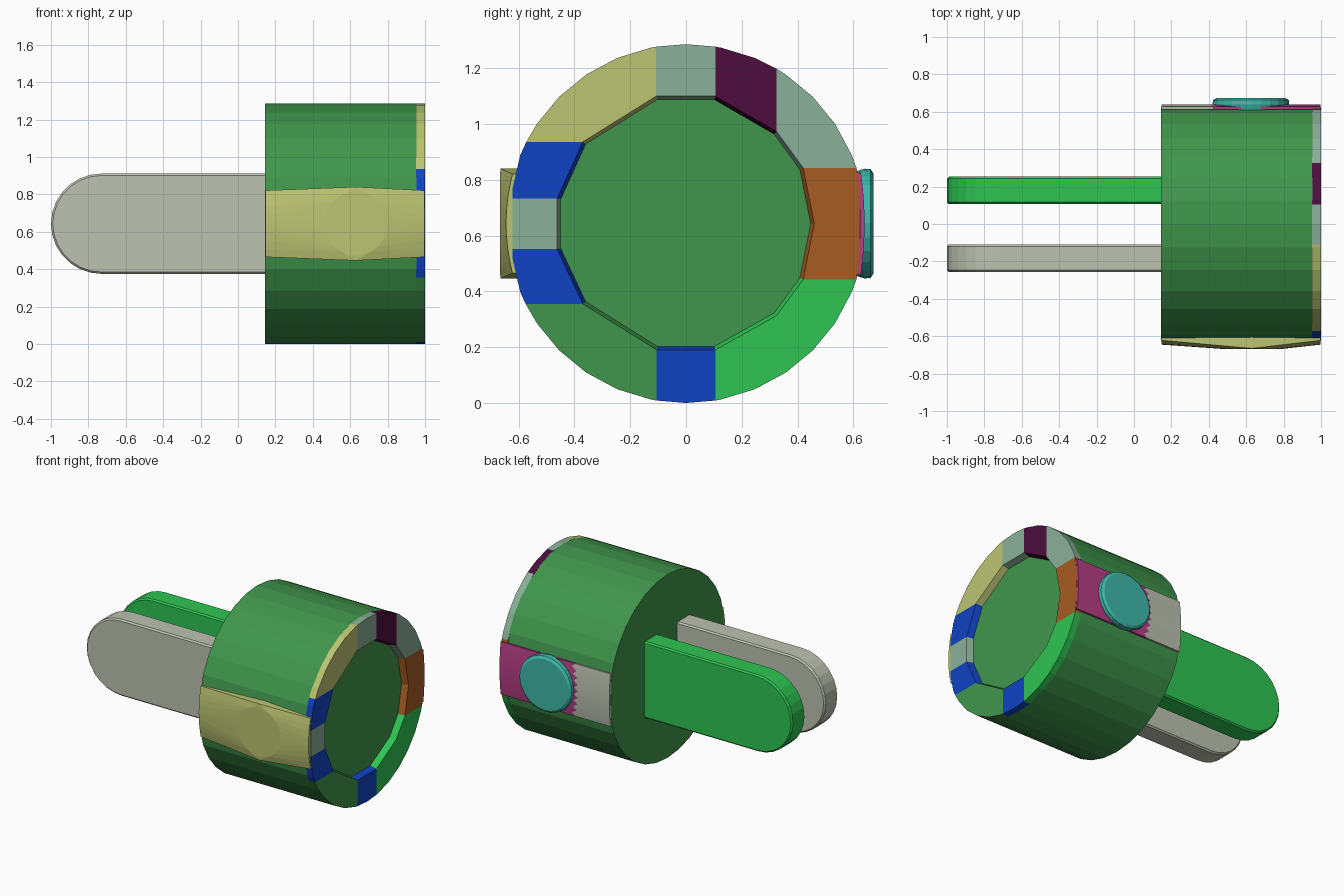
import bpy, bmesh, math

cube = bpy.data.objects.get("Cube")
if cube:
    bpy.data.objects.remove(cube, do_unlink=True)

R = 0.643            # drum radius, also the height of its axis
FLAT = 0.622         # flattened sides of the drum
X0, RIM, X1 = 0.145, 0.955, 1.0
SIDES = 32


def material(name, rgb):
    lin = [((c / 255 + 0.055) / 1.055) ** 2.4 for c in rgb]
    m = bpy.data.materials.new(name)
    m.use_nodes = True
    m.diffuse_color = (*lin, 1)
    m.node_tree.nodes["Principled BSDF"].inputs["Base Color"].default_value = (*lin, 1)
    return m


green = material("mid green", (64, 150, 76))
bright = material("bright green", (46, 197, 82))
beige = material("warm grey", (189, 194, 177))
yellow = material("dull yellow", (188, 196, 114))
blue = material("blue", (16, 66, 196))
mint = material("grey mint", (138, 176, 152))
purple = material("dark purple", (77, 13, 62))
orange = material("burnt orange", (167, 92, 34))
teal = material("teal", (62, 185, 170))
magenta = material("magenta", (182, 62, 133))


def add(name, bm, *mats):
    bmesh.ops.recalc_face_normals(bm, faces=bm.faces)
    mesh = bpy.data.meshes.new(name)
    bm.to_mesh(mesh)
    bm.free()
    for m in mats:
        mesh.materials.append(m)
    ob = bpy.data.objects.new(name, mesh)
    bpy.context.collection.objects.link(ob)
    return ob


def loft(name, rings, mat):
    """Join closed rings of equal length and cap both ends."""
    bm = bmesh.new()
    rows = [[bm.verts.new(p) for p in ring] for ring in rings]
    for a, b in zip(rows, rows[1:]):
        for i in range(len(a)):
            j = (i + 1) % len(a)
            bm.faces.new((a[i], a[j], b[j], b[i]))
    bm.faces.new(rows[0])
    bm.faces.new(rows[-1])
    return add(name, bm, mat)


def at_x(points, x, scale=1):
    return [(x, y * scale, z * scale + R) for y, z in points]


def clamp(y):
    return max(-FLAT, min(FLAT, y))


def on_drum(angle):
    return clamp(R * math.cos(angle)), R * math.sin(angle)


# Drum with flattened sides; its end is the floor of the rim recess
circle = [on_drum(2 * math.pi * i / SIDES) for i in range(SIDES)]
loft("drum", [at_x(circle, X0), at_x(circle, RIM)], green)


# Coloured rim blocks, each given by its inner edge going clockwise
def outer_angle(p):
    y, z = p
    if abs(y) < 0.35:
        return math.atan2(math.copysign(math.sqrt(R * R - y * y), z), y)
    return math.atan2(z, math.copysign(math.sqrt(R * R - z * z), y))


def rim_block(name, inner, mat):
    start, end = outer_angle(inner[0]), outer_angle(inner[-1])
    if end > start:
        end -= 2 * math.pi
    step = 2 * math.pi / SIDES
    mids = [k * step for k in range(-2 * SIDES, 2 * SIDES)
            if end + 0.02 < k * step < start - 0.02]
    outer = [on_drum(a) for a in [end] + sorted(mids) + [start]]
    floor = [(y * 0.97, z * 0.97) for y, z in inner]
    loft(name, [at_x(floor + outer, RIM - 0.003), at_x(inner + outer, X1)], mat)


corners = [(-.107, .457), (.105, .457), (.325, .33), (.42, .2), (.46, 0), (.42, -.2),
           (.325, -.33), (.105, -.453), (-.105, -.453), (-.37, -.288),
           (-.462, -.092), (-.462, .09), (-.37, .293)]
blocks = [("top", 1, mint), ("upper_back", 1, purple), ("back_shoulder", 1, mint),
          ("back", 2, orange), ("lower_back", 2, bright), ("bottom", 1, blue),
          ("lower_front", 1, green), ("front_low", 1, blue), ("front_middle", 1, mint),
          ("front_high", 1, blue), ("upper_front", 1, yellow)]
first = 0
for label, span, mat in blocks:
    edge = [corners[(first + k) % len(corners)] for k in range(span + 1)]
    rim_block("rim_" + label, edge, mat)
    first += span


# Pair of flat prongs with round tips
def prong(name, y, mat):
    half, tip = 0.268, -0.73
    steps = 14
    shape = [(0.16, half)]
    for i in range(steps + 1):
        a = math.pi / 2 + math.pi * i / steps
        shape.append((tip + 0.27 * math.cos(a), half * math.sin(a)))
    shape.append((0.16, -half))
    ob = loft(name, [[(x, y + s, z + R) for x, z in shape] for s in (-.073, .073)], mat)
    bev = ob.modifiers.new("soft_edges", "BEVEL")
    bev.width = 0.01
    bev.segments = 1


prong("front_prong", -0.183, beige)
prong("back_prong", 0.18, bright)

# Raised front cover: bent plate rising to a flat round pad
MID = 0.63
bm = bmesh.new()
for x in (X0 + 0.002, X1 - 0.002):
    for i in range(-4, 5):
        t = i / 4
        bm.verts.new((x, -FLAT - 0.023 * (1 - t * t), R + 0.178 * t))
    for s in (-1, 1):
        bm.verts.new((x, -0.59, R + 0.178 * s))
for i in range(24):
    a = 2 * math.pi * i / 24
    bm.verts.new((MID + 0.17 * math.cos(a), -0.667, R + 0.17 * math.sin(a)))
for s in (-1, 1):
    for y in (-0.59, -0.665):
        bm.verts.new((MID, y, R + 0.197 * s))
hull = bmesh.ops.convex_hull(bm, input=bm.verts)
loose = {v for v in hull["geom_interior"] if isinstance(v, bmesh.types.BMVert)}
bmesh.ops.delete(bm, geom=list(loose), context="VERTS")
bmesh.ops.dissolve_limit(bm, angle_limit=0.005, verts=bm.verts, edges=bm.edges)
add("front_cover", bm, yellow)

# Back band, two colours meeting in a toothed line
bm = bmesh.new()
rows = []
for i in range(17):
    t = i / 8 - 1
    y = FLAT - 0.003 + 0.013 * (1 - t * t)
    joint = 0.39 + 0.03 * (i % 2) + 0.03 * t * t
    rows.append([bm.verts.new((x, y, R + 0.183 * t)) for x in (X0 + 0.002, joint, X1 - 0.002)])
for a, b in zip(rows, rows[1:]):
    for col in (0, 1):
        face = bm.faces.new((a[col], a[col + 1], b[col + 1], b[col]))
        face.material_index = col
band = add("back_band", bm, beige, magenta)
solid = band.modifiers.new("thickness", "SOLIDIFY")
solid.thickness = 0.016
solid.offset = 0

# Round back button with a bevelled edge
rings = []
for y, r in ((0.61, 0.195), (0.64, 0.205), (0.662, 0.203), (0.673, 0.185)):
    rings.append([(MID - 0.005 + r * math.cos(2 * math.pi * i / 24), y,
                   R + 0.96 * r * math.sin(2 * math.pi * i / 24)) for i in range(24)])
loft("back_button", rings, teal)
